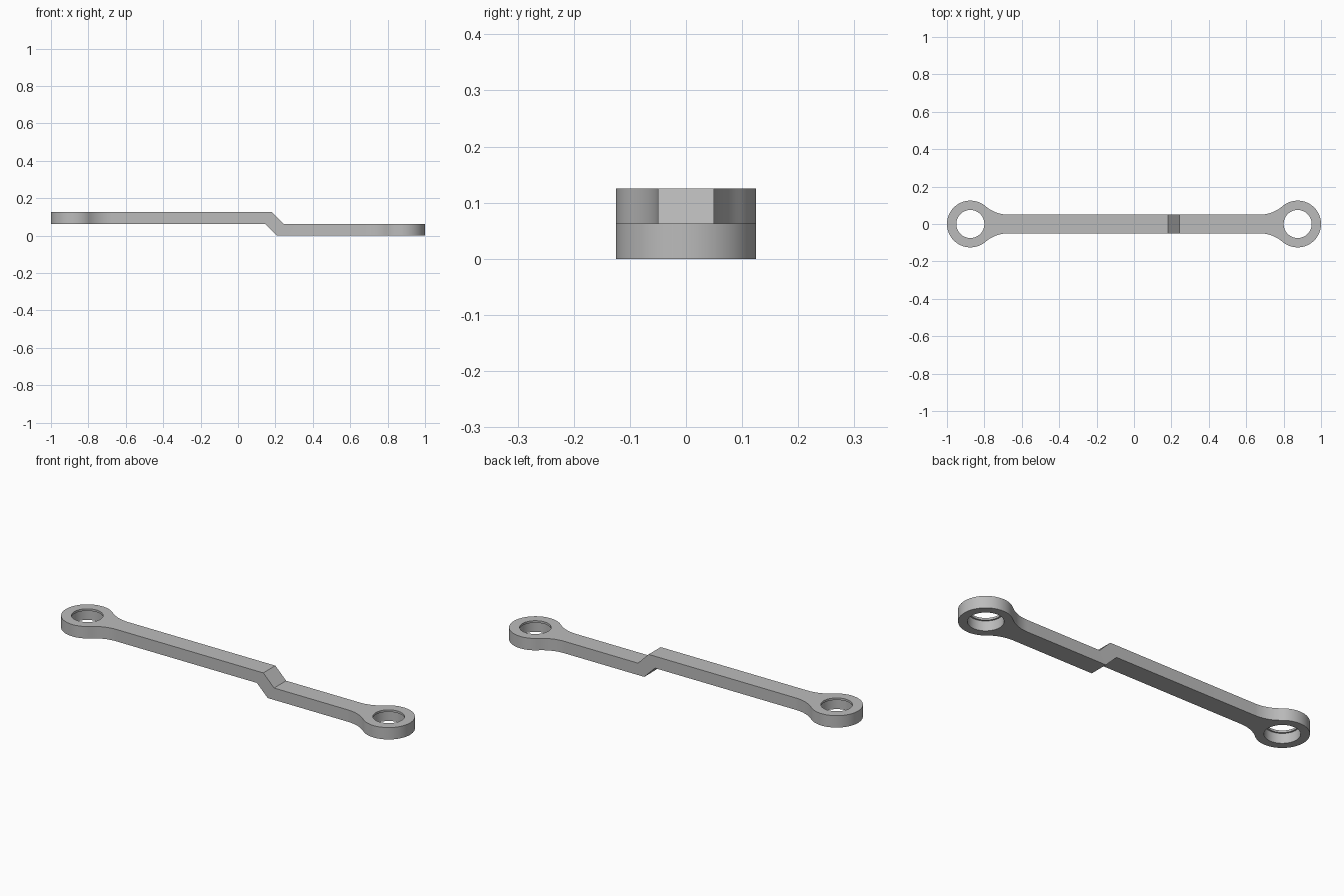
import bpy, bmesh
from math import pi, sin, cos, atan2, sqrt

if "Cube" in bpy.data.objects:
    bpy.data.objects.remove(bpy.data.objects["Cube"])

THICK = 0.0625          # bar thickness, also the height of the offset
HALF_W = 0.05           # half width of the bar
EYE_X, EYE_R = 0.875, 0.125
FILLET = 0.1875
HOLE_R, POCKET_R, LIP = 0.075, 0.083, 0.011

steel = bpy.data.materials.new("plain_grey")
steel.use_nodes = True
grey = (0.5, 0.5, 0.5, 1)
steel.diffuse_color = grey
steel.node_tree.nodes["Principled BSDF"].inputs["Base Color"].default_value = grey


def new_object(name, bm):
    bmesh.ops.recalc_face_normals(bm, faces=bm.faces)
    mesh = bpy.data.meshes.new(name)
    bm.to_mesh(mesh)
    bm.free()
    mesh.materials.append(steel)
    obj = bpy.data.objects.new(name, mesh)
    bpy.context.collection.objects.link(obj)
    return obj


def end_outline(side, kink_x):
    """Plan of one end: bar edge, fillet, round eye, then mirrored back."""
    dx = sqrt((EYE_R + FILLET) ** 2 - (HALF_W + FILLET) ** 2)
    a = atan2(HALF_W + FILLET, dx)
    half = []
    for i in range(13):                                   # fillet into the eye
        t = 1.5 * pi + (a - pi / 2) * i / 12
        half.append((-EYE_X + dx + FILLET * cos(t), HALF_W + FILLET + FILLET * sin(t)))
    for i in range(1, 33):                                # eye, round to its tip
        t = a + (pi - a) * i / 32
        half.append((-EYE_X + EYE_R * cos(t), EYE_R * sin(t)))
    loop = half + [(x, -y) for x, y in reversed(half[:-1])]
    loop = [(-side * x, y) for x, y in loop]
    return [(kink_x, HALF_W)] + loop + [(kink_x, -HALF_W)]


# Link body: two flat ends joined by a sloping step
bm = bmesh.new()


def add_cap(side, kink_x, z):
    verts = [bm.verts.new((x, y, z)) for x, y in end_outline(side, kink_x)]
    bm.faces.new(verts)
    return verts


caps = {}
for side, low_z, low_x, top_x in ((-1, THICK, 0.145, 0.182), (1, 0, 0.2075, 0.2445)):
    low = add_cap(side, low_x, low_z)
    top = add_cap(side, top_x, low_z + THICK)
    for i in range(len(low) - 1):
        bm.faces.new((low[i], low[i + 1], top[i + 1], top[i]))
    caps[side] = (low[0], top[0], top[-1], low[-1])
for i in range(4):
    j = (i + 1) % 4
    bm.faces.new((caps[-1][i], caps[-1][j], caps[1][j], caps[1][i]))
link = new_object("offset_link", bm)


# Stepped bores: wide pocket from below, thin lip at the top
def bore_cutter(x, z):
    bm = bmesh.new()
    step = z + THICK - LIP
    profile = ((POCKET_R, z - 0.05), (POCKET_R, step), (HOLE_R, step), (HOLE_R, z + 0.2))
    rings = [[bm.verts.new((x + r * cos(2 * pi * k / 64), r * sin(2 * pi * k / 64), h))
              for k in range(64)] for r, h in profile]
    for lower, upper in zip(rings, rings[1:]):
        for k in range(64):
            n = (k + 1) % 64
            bm.faces.new((lower[k], lower[n], upper[n], upper[k]))
    bm.faces.new(rings[0])
    bm.faces.new(rings[-1])
    cutter = new_object("bore_cutter", bm)
    cutter.hide_render = True
    return cutter


bpy.context.view_layer.objects.active = link
link.select_set(True)
for x, z in ((-EYE_X, THICK), (EYE_X, 0)):
    cutter = bore_cutter(x, z)
    mod = link.modifiers.new("bore", "BOOLEAN")
    mod.operation = "DIFFERENCE"
    mod.solver = "EXACT"
    mod.object = cutter
    bpy.ops.object.modifier_apply(modifier=mod.name)
    bpy.data.objects.remove(cutter)

bpy.ops.object.shade_smooth_by_angle(angle=pi / 6)
